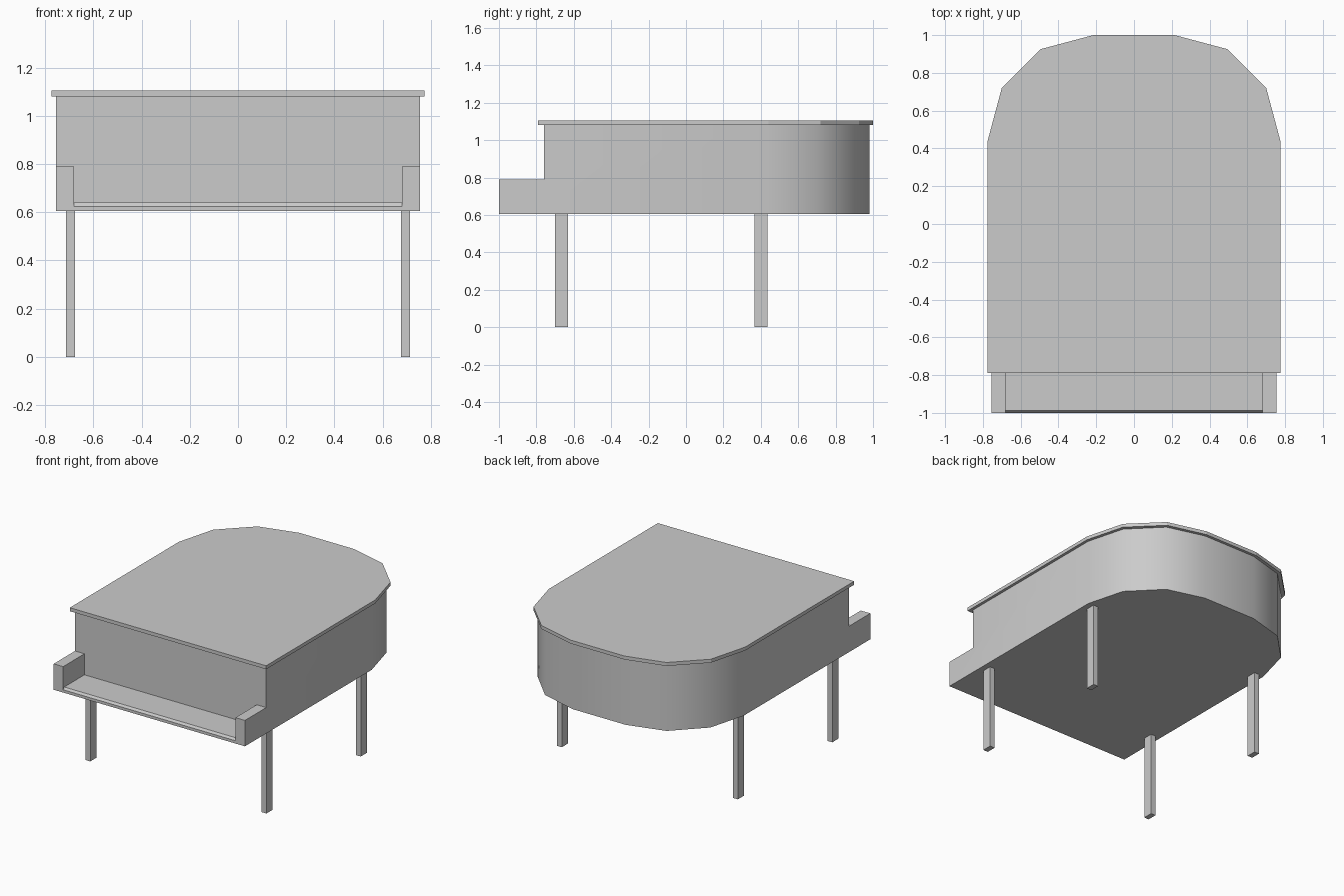
import bpy, bmesh, math

if "Cube" in bpy.data.objects:
    bpy.data.objects.remove(bpy.data.objects["Cube"])

# rounded tail of the case, right half, front to back
TAIL = [(0.755, 0.43), (0.682, 0.70), (0.48, 0.905), (0.21, 0.98)]
LID_TAIL = [(0.775, 0.44), (0.70, 0.72), (0.493, 0.926), (0.215, 1.0)]


def prism(name, pts, offset):
    """Extrude a closed 3D polygon by an offset."""
    bm = bmesh.new()
    face = bm.faces.new([bm.verts.new(p) for p in pts])
    res = bmesh.ops.extrude_face_region(bm, geom=[face], use_keep_orig=True)
    moved = [v for v in res["geom"] if isinstance(v, bmesh.types.BMVert)]
    bmesh.ops.translate(bm, verts=moved, vec=offset)
    bmesh.ops.recalc_face_normals(bm, faces=bm.faces)
    mesh = bpy.data.meshes.new(name)
    bm.to_mesh(mesh)
    bm.free()
    ob = bpy.data.objects.new(name, mesh)
    bpy.context.collection.objects.link(ob)
    return ob


def plan(tail, y_front, z):
    half = [(tail[0][0], y_front)] + tail
    full = half + [(-x, y) for x, y in reversed(half)]
    return [(x, y, z) for x, y in full]


def activate(ob):
    bpy.ops.object.select_all(action='DESELECT')
    ob.select_set(True)
    bpy.context.view_layer.objects.active = ob


def carve(ob, profile, half_width):
    """Cut a side (y, z) profile running across x out of an object."""
    cutter = prism("cutter", [(-half_width, y, z) for y, z in profile],
                   (2 * half_width, 0, 0))
    cutter.hide_render = True
    mod = ob.modifiers.new("cut", 'BOOLEAN')
    mod.operation = 'DIFFERENCE'
    mod.solver = 'EXACT'
    mod.object = cutter
    activate(ob)
    bpy.ops.object.modifier_apply(modifier=mod.name)
    bpy.data.objects.remove(cutter)


# case: full outline, stepped down at the front, then the keyboard recess
case = prism("case", plan(TAIL, -1.0, 0.605), (0, 0, 0.475))
carve(case, [(-1.2, 0.79), (-0.76, 0.79), (-0.76, 1.3), (-1.2, 1.3)], 1.0)
carve(case, [(-1.2, 0.625), (-1.0, 0.625), (-0.988, 0.64), (-0.76, 0.64),
             (-0.76, 0.9), (-1.2, 0.9)], 0.68)
activate(case)
bpy.ops.object.shade_smooth_by_angle(angle=math.radians(35))

# overhanging lid
lid = prism("lid", plan(LID_TAIL, -0.79, 1.08), (0, 0, 0.025))

# four slim legs
for y, place in ((-0.665, "front"), (0.40, "back")):
    for s, side in ((1, "right"), (-1, "left")):
        x = s * 0.695
        corners = [(x + dx * 0.019, y + dy * 0.035, 0)
                   for dx, dy in ((-1, -1), (1, -1), (1, 1), (-1, 1))]
        prism(f"{place}_{side}_leg", corners, (0, 0, 0.605))
